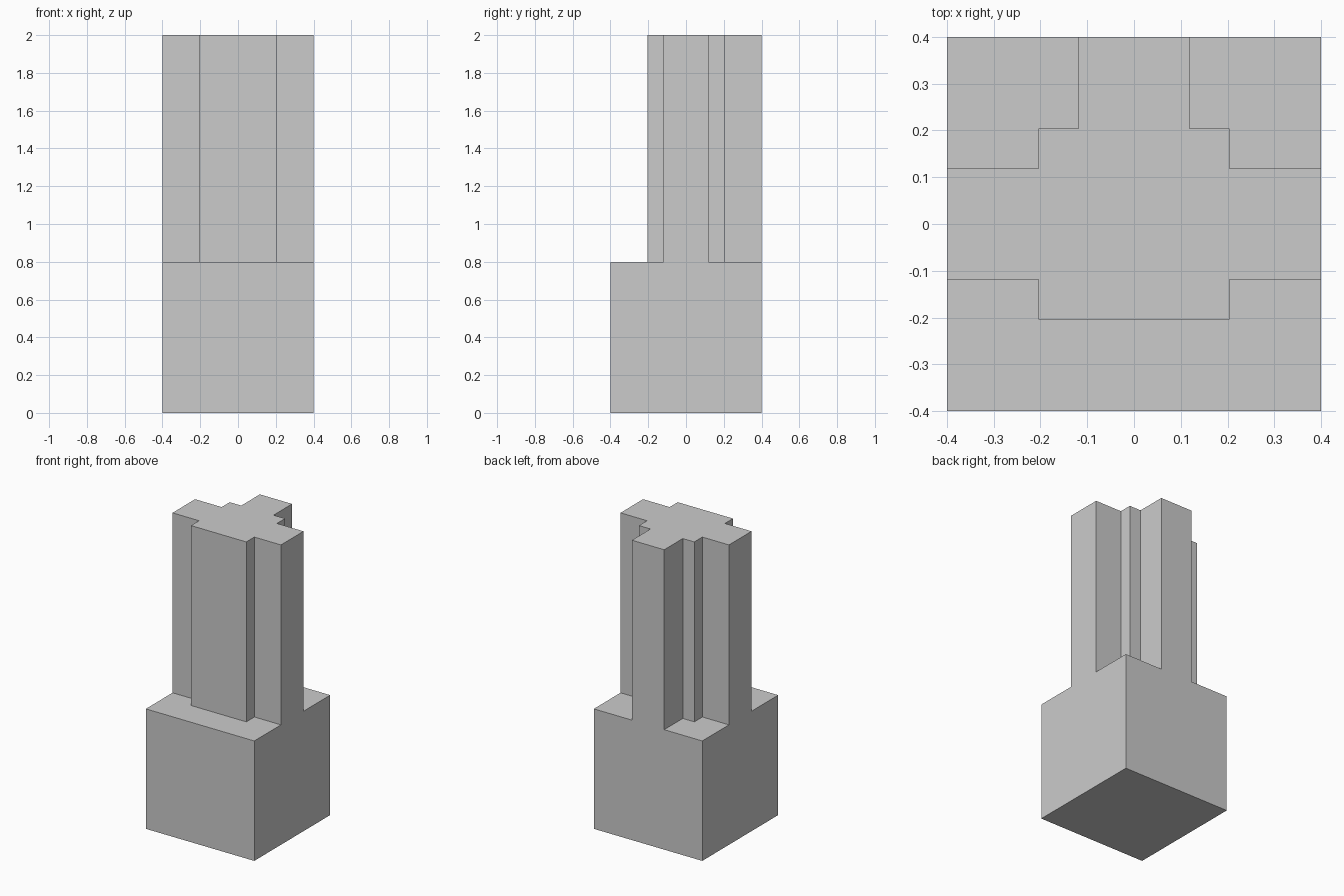
import bpy, bmesh

if "Cube" in bpy.data.objects:
    bpy.data.objects.remove(bpy.data.objects["Cube"])

HALF, CORE, ARM, OUT = 0.4, 0.204, 0.119, 0.6
SHOULDER, TOP = 0.8, 2.0


def prism(name, outline, z0, z1):
    """Extrude an XY outline from z0 to z1."""
    bm = bmesh.new()
    face = bm.faces.new([bm.verts.new((x, y, z0)) for x, y in outline])
    ext = bmesh.ops.extrude_face_region(bm, geom=[face])
    top = [v for v in ext["geom"] if isinstance(v, bmesh.types.BMVert)]
    bmesh.ops.translate(bm, verts=top, vec=(0, 0, z1 - z0))
    bmesh.ops.recalc_face_normals(bm, faces=bm.faces)
    mesh = bpy.data.meshes.new(name)
    bm.to_mesh(mesh)
    bm.free()
    obj = bpy.data.objects.new(name, mesh)
    bpy.context.collection.objects.link(obj)
    return obj


# Full-height square block, carved down to a three-armed post above the base
post = prism("stepped_post", [(-HALF, -HALF), (HALF, -HALF), (HALF, HALF), (-HALF, HALF)], 0, TOP)

# Stepped notches at the two back corners
corner = [(ARM, OUT), (ARM, CORE), (CORE, CORE), (CORE, ARM), (OUT, ARM), (OUT, OUT)]
cutters = [prism("back_notch_cutter", [(s * x, y) for x, y in corner], SHOULDER, TOP + 0.2)
           for s in (-1, 1)]

# Front recess that leaves the core standing proud of the side arms
front = [(-OUT, -ARM), (-CORE, -ARM), (-CORE, -CORE), (CORE, -CORE),
         (CORE, -ARM), (OUT, -ARM), (OUT, -OUT), (-OUT, -OUT)]
cutters.append(prism("front_recess_cutter", front, SHOULDER, TOP + 0.2))

# Carve, then discard the cutters
bpy.context.view_layer.objects.active = post
for cutter in cutters:
    cutter.hide_render = True
    mod = post.modifiers.new("carve", 'BOOLEAN')
    mod.operation = 'DIFFERENCE'
    mod.solver = 'EXACT'
    mod.object = cutter
    bpy.ops.object.modifier_apply(modifier=mod.name)
    bpy.data.objects.remove(cutter)
